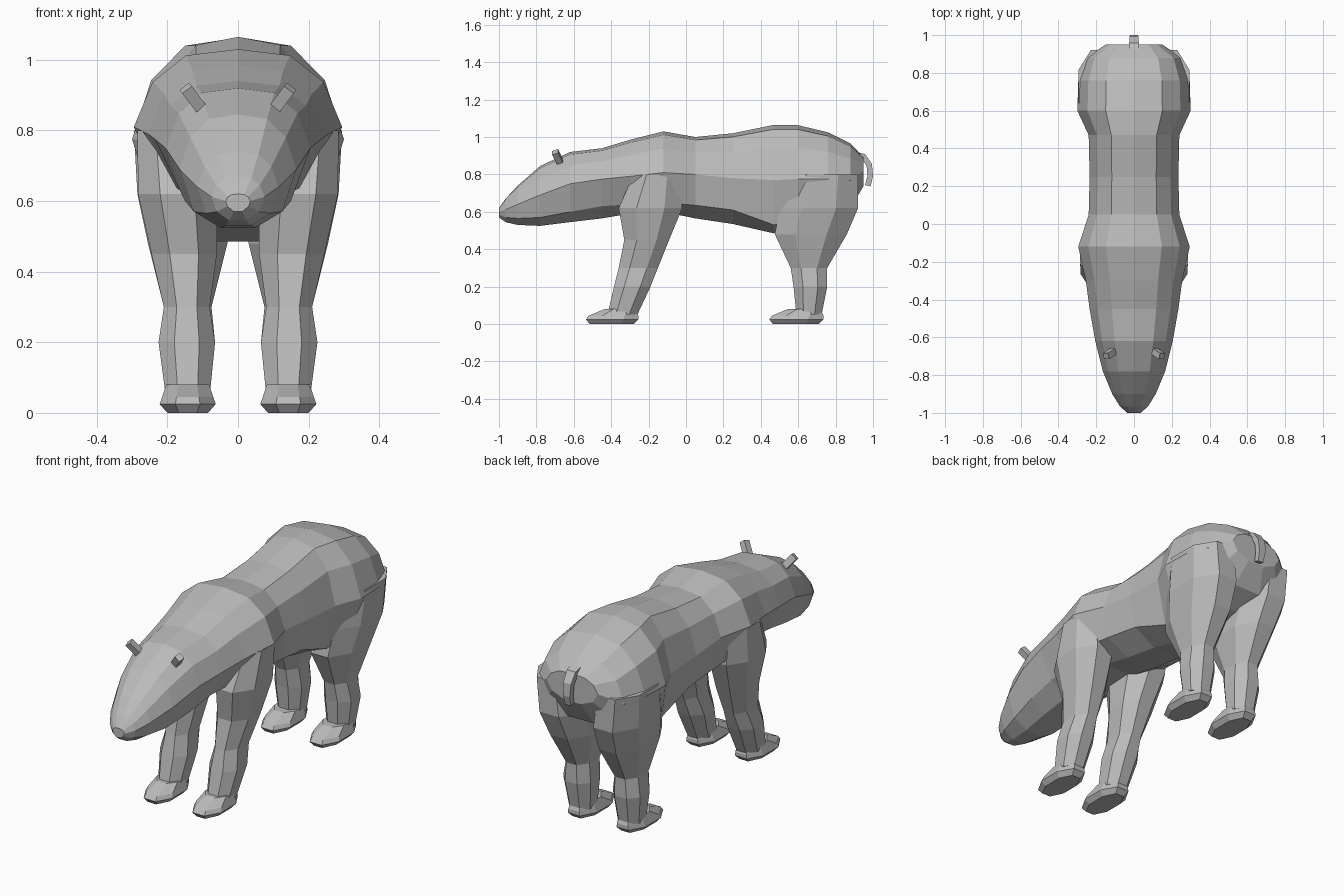
import bpy
import bmesh
from mathutils import Vector

default = bpy.data.objects.get("Cube")
if default:
    bpy.data.objects.remove(default, do_unlink=True)

# One flat grey for the whole animal
grey = bpy.data.materials.new("grey_hide")
grey.use_nodes = True
colour = (0.5, 0.5, 0.5, 1)
grey.diffuse_color = colour
grey.node_tree.nodes["Principled BSDF"].inputs["Base Color"].default_value = colour


def loft(name, rings):
    """Skin a list of equal-length closed rings and cap both ends."""
    bm = bmesh.new()
    rows = [[bm.verts.new(point) for point in ring] for ring in rings]
    for row, following in zip(rows, rows[1:]):
        for i in range(len(row)):
            j = (i + 1) % len(row)
            bm.faces.new((row[i], row[j], following[j], following[i]))
    bm.faces.new(rows[0])
    bm.faces.new(rows[-1])
    bmesh.ops.recalc_face_normals(bm, faces=bm.faces)
    mesh = bpy.data.meshes.new(name)
    bm.to_mesh(mesh)
    bm.free()
    mesh.materials.append(grey)
    obj = bpy.data.objects.new(name, mesh)
    bpy.context.collection.objects.link(obj)
    return obj


def mirrored_pair(name, rings):
    """Build a part on the left (+x) and its mirror on the right."""
    for side, sign in (("left", 1), ("right", -1)):
        loft(f"{side}_{name}", [[(sign * p[0], p[1], p[2]) for p in ring] for ring in rings])


def body_ring(y, top, mid, low, bottom, width, low_width):
    rise = top - mid
    half = [(width * 0.5, top - rise * 0.08), (width * 0.82, mid + rise * 0.58),
            (width, mid), (low_width, low), (low_width * 0.4, bottom)]
    outline = [(0, top)] + half + [(-x, z) for x, z in reversed(half)]
    return [(x, y, z) for x, z in outline]


def octagon(z, front, back, inner, outer, cut=0.28):
    """Horizontal box outline with its corners cut off."""
    cx, cy = (inner + outer) / 2, (front + back) / 2
    hx, hy = (outer - inner) / 2, (back - front) / 2
    k = 1 - 2 * cut
    shape = [(1, k), (k, 1), (-k, 1), (-1, k), (-1, -k), (-k, -1), (k, -1), (1, -k)]
    return [(cx + hx * a, cy + hy * b, z) for a, b in shape]


# Body and head: y, top, widest height, flank edge, belly, half width, flank half width
stations = [
    (-1, .62, .6, .585, .57, .035, .03),
    (-.965, .67, .612, .57, .545, .075, .06),
    (-.9, .74, .64, .565, .53, .115, .09),
    (-.78, .845, .69, .57, .525, .165, .125),
    (-.62, .92, .75, .6, .545, .205, .15),
    (-.45, .94, .775, .63, .565, .235, .16),
    (-.3, .985, .79, .64, .59, .255, .18),
    (-.12, 1.03, .81, .65, .6, .295, .22),
    (.05, 1, .8, .635, .565, .24, .21),
    (.25, 1.02, .78, .61, .535, .235, .2),
    (.47, 1.065, .77, .53, .485, .24, .19),
    (.6, 1.063, .775, .58, .52, .3, .24),
    (.76, 1.025, .775, .62, .56, .295, .24),
    (.88, .965, .77, .67, .62, .255, .2),
    (.95, .89, .82, .77, .74, .15, .12),
]
loft("body", [body_ring(*s) for s in stations])

# Legs: height, front, back, inner side, outer side
front_leg = [
    (.8, -.28, -.03, .1, .285),
    (.62, -.36, -.02, .06, .283),
    (.45, -.33, -.09, .06, .245),
    (.3, -.36, -.15, .08, .21),
    (.2, -.385, -.19, .065, .225),
    (.05, -.42, -.26, .08, .205),
]
hind_leg = [
    (.8, .54, .92, .06, .295),
    (.62, .5, .92, .03, .285),
    (.48, .475, .86, .03, .255),
    (.3, .56, .755, .075, .21),
    (.2, .575, .755, .065, .225),
    (.05, .59, .725, .08, .205),
]
mirrored_pair("front_leg", [octagon(*r) for r in front_leg])
mirrored_pair("hind_leg", [octagon(*r) for r in hind_leg])

# Feet: flat soles with a low toe and a rounded heel
for name, toe, heel in (("front_foot", -.535, -.255), ("hind_foot", .445, .735)):
    mirrored_pair(name, [
        octagon(0, toe + .02, heel - .025, .085, .2),
        octagon(.025, toe, heel, .063, .222),
        octagon(.045, toe + .015, heel, .07, .215),
        octagon(.08, toe + .1, heel - .015, .082, .203),
    ])


def square(centre, across, along, size):
    a, b = across * size, along * size
    return [centre + a + b, centre - a + b, centre - a - b, centre + a - b]


# Ears: small square pegs leaning outwards and forwards
root, tip = Vector((.095, -.665, .85)), Vector((.148, -.7, .92))
axis = (tip - root).normalized()
across = axis.cross(Vector((0, 1, 0))).normalized()
along = axis.cross(across)
mirrored_pair("ear", [square(p, across, along, .017) for p in (root, tip)])

# Tail: short strap curling down behind the rump
path = [Vector(p) for p in ((0, .9, .91), (0, .95, .895), (0, .98, .85), (0, .985, .79), (0, .972, .74))]
tail = []
for i, point in enumerate(path):
    direction = (path[min(i + 1, len(path) - 1)] - path[max(i - 1, 0)]).normalized()
    side = Vector((1, 0, 0))
    tail.append(square(point, side * (1.9 - i * 0.2), direction.cross(side), .015))
loft("tail", tail)
